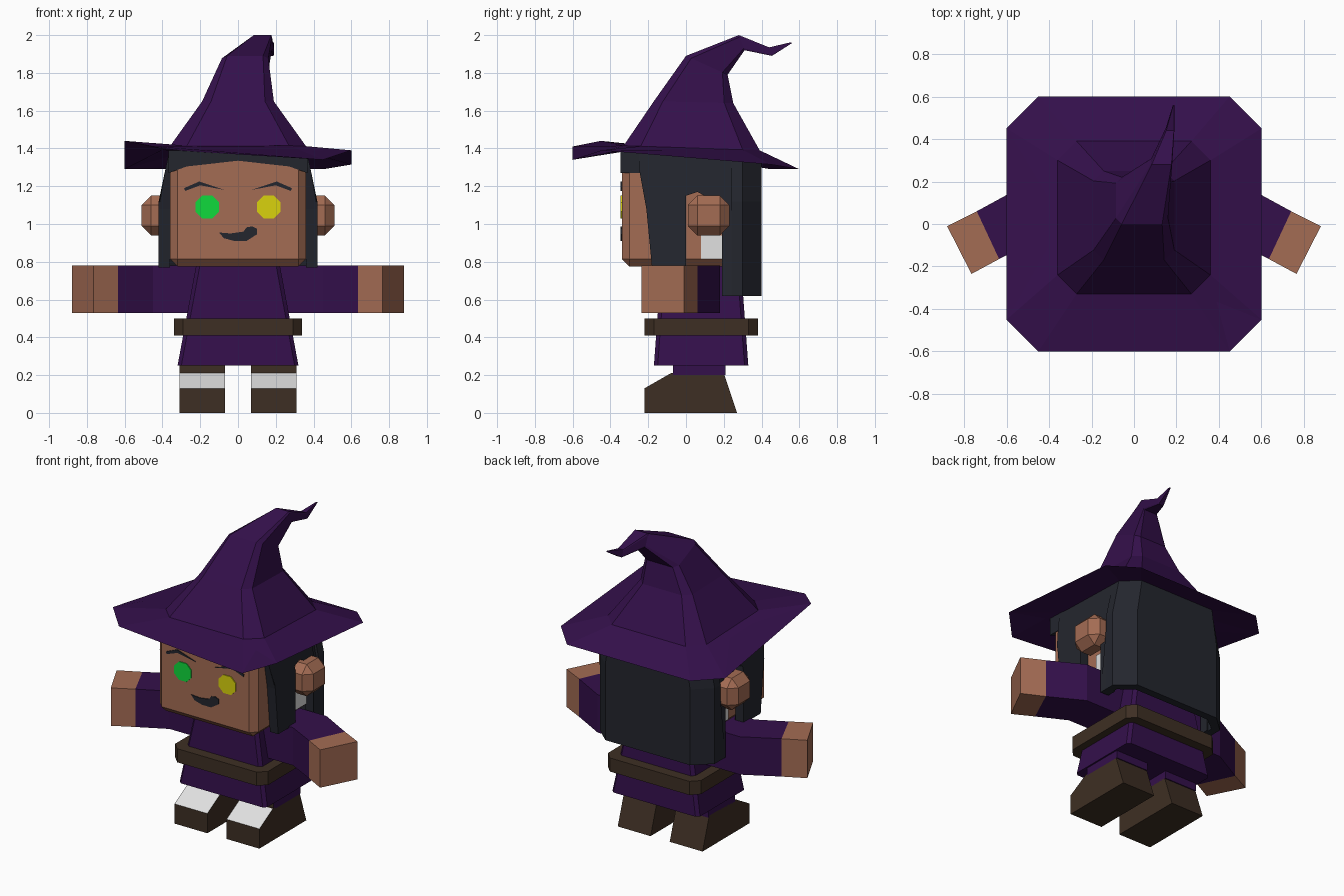
import bpy, bmesh
from mathutils import Vector

cube = bpy.data.objects.get("Cube")
if cube:
    bpy.data.objects.remove(cube, do_unlink=True)


def material(name, r, g, b):
    m = bpy.data.materials.new(name)
    m.use_nodes = True
    m.diffuse_color = (r, g, b, 1)
    bsdf = next(n for n in m.node_tree.nodes if n.type == 'BSDF_PRINCIPLED')
    bsdf.inputs["Base Color"].default_value = (r, g, b, 1)
    bsdf.inputs["Roughness"].default_value = 0.9
    return m


PURPLE = material("purple cloth", .034, .005, .07)
SKIN = material("skin", .37, .15, .088)
HAIR = material("dark hair", .017, .019, .027)
BROWN = material("brown leather", .048, .028, .017)
WHITE = material("off white", .75, .75, .75)
GREEN = material("green eye", .005, .70, .045)
YELLOW = material("yellow eye", .70, .65, .004)


def finish(name, bm, *mats, rule=None):
    bmesh.ops.recalc_face_normals(bm, faces=bm.faces)
    bm.normal_update()
    if rule:
        for f in bm.faces:
            f.material_index = rule(f)
    me = bpy.data.meshes.new(name)
    bm.to_mesh(me)
    bm.free()
    for m in mats:
        me.materials.append(m)
    ob = bpy.data.objects.new(name, me)
    bpy.context.collection.objects.link(ob)
    return ob


def loft(rings):
    """Join closed rings of points, capping both ends."""
    bm = bmesh.new()
    vs = [[bm.verts.new(p) for p in r] for r in rings]
    n = len(vs[0])
    for a, b in zip(vs, vs[1:]):
        for i in range(n):
            j = (i + 1) % n
            bm.faces.new((a[i], a[j], b[j], b[i]))
    bm.faces.new(vs[0])
    bm.faces.new(vs[-1])
    return bm


def prism(pts, axis, lo, hi):
    """Extrude a 2D outline along an axis (0 = x, 1 = y, 2 = z)."""
    def ring(d):
        return [p[:axis] + (d,) + p[axis:] for p in pts]
    return loft([ring(lo), ring(hi)])


def box(x0, x1, y0, y1, z0, z1, bevel=0):
    bm = prism([(x0, y0), (x1, y0), (x1, y1), (x0, y1)], 2, z0, z1)
    if bevel:
        bmesh.ops.bevel(bm, geom=bm.edges[:], offset=bevel, segments=1, affect='EDGES')
    return bm


def flip(bm, side):
    for v in bm.verts:
        v.co.x *= side
    return bm


def octagon(x0, x1, y0, y1, c):
    """Rectangle with cut corners, counterclockwise from the front left."""
    return [(x0 + c, y0), (x1 - c, y0), (x1, y0 + c), (x1, y1 - c),
            (x1 - c, y1), (x0 + c, y1), (x0, y1 - c), (x0, y0 + c)]


def taper_hair(bm):
    """Lean the upper hair in toward the crown."""
    knee = 1.12
    bmesh.ops.bisect_plane(bm, geom=bm.verts[:] + bm.edges[:] + bm.faces[:],
                           plane_co=(0, 0, knee), plane_no=(0, 0, 1))
    for v in bm.verts:
        if v.co.z > knee:
            v.co.x *= 1 - (v.co.z - knee) * .5
    return bm


# Robe and belt
finish("robe", loft([[(x, y, .25) for x, y in octagon(-.32, .32, -.17, .33, .02)],
                     [(x, y, .79) for x, y in octagon(-.22, .22, -.13, .29, .02)]]), PURPLE)
finish("belt", prism(octagon(-.34, .34, -.22, .38, .05), 2, .41, .5), BROWN)

# Head
finish("head", box(-.36, .36, -.34, .33, .775, 1.38, .04), SKIN)

# Hair: rear curtain and fringe
outer = [(.42, .24), (.42, .30), (.31, .40)]
inner = [(.28, .35), (.37, .28), (.37, .24)]
curtain = (outer + [(-x, y) for x, y in reversed(outer)]
           + [(-x, y) for x, y in reversed(inner)] + inner)
finish("back_hair", taper_hair(prism(curtain, 2, .62, 1.38)), HAIR)
half = [(0, 1.335), (.27, 1.305), (.367, 1.27), (.367, 1.39)]
finish("fringe", prism(half + [(-x, z) for x, z in reversed(half[1:])], 1, -.346, -.22), HAIR)

# Paired parts
lock = [(-.25, 1.38), (-.25, 1.3), (-.21, 1.08), (-.18, .77), (0, .77), (0, 1.15),
        (.06, 1.17), (.19, 1.1), (.19, .62), (.25, .62), (.25, 1.38)]
shoe = [(-.22, 0), (.27, 0), (.2, .21), (-.08, .21), (-.22, .13)]
sleeve = [(.15, -.07), (.45, -.07), (.635, -.165), (.74, .06), (.52, .18), (.15, .18)]
hand = [(.635, -.165), (.765, -.235), (.88, -.01), (.74, .06)]
brow = [(.07, 1.18), (.2, 1.205), (.28, 1.175), (.285, 1.19), (.205, 1.225), (.09, 1.187)]
eye_shape = octagon(.1, .225, 1.03, 1.15, .035)
for side, tag, iris in ((1, "left", YELLOW), (-1, "right", GREEN)):
    def pair(part, bm, *mats, rule=None):
        finish(tag + "_" + part, flip(bm, side), *mats, rule=rule)

    pair("side_hair", taper_hair(prism(lock, 0, .36, .42)), HAIR)
    pair("ear", box(.34, .51, .01, .23, .94, 1.15, .05), SKIN)
    pair("cheek_patch", box(.355, .366, .08, .2, .815, .94), WHITE)
    pair("sleeve", prism(sleeve, 2, .53, .78), PURPLE)
    pair("hand", prism(hand, 2, .53, .78), SKIN)
    pair("leg", box(.07, .31, -.07, .21, .2, .26), PURPLE, BROWN,
         rule=lambda f: int(f.normal.y < -.5))
    pair("shoe", prism(shoe, 0, .07, .31), BROWN, WHITE,
         rule=lambda f: int(f.normal.y < -.3 and f.normal.z > .3))
    pair("eye", prism(eye_shape, 1, -.346, -.338), iris)
    pair("eyebrow", prism(brow, 1, -.346, -.338), HAIR)

# Mouth
mouth = [(-.1, .955), (-.075, .925), (-.02, .91), (.045, .91), (.1, .945), (.1, .975),
         (.075, .988), (.045, .982), (.03, .96), (-.04, .95)]
finish("mouth", prism(mouth, 1, -.346, -.338), HAIR)


# Hat: uneven brim, then leaning rings up to a bent tip
def tilted(x0, x1, y0, y1, z_front, z_back, cut=.25):
    c = cut * min(x1 - x0, y1 - y0) / 2
    return [(x, y, z_front + (z_back - z_front) * (y - y0) / (y1 - y0))
            for x, y in octagon(x0, x1, y0, y1, c)]


brim_heights = [1.41, 1.34, 1.39, 1.315, 1.29, 1.29, 1.29, 1.44]
brim = [(x, y, z) for (x, y), z in zip(octagon(-.6, .6, -.6, .6, .15), brim_heights)]
hat = loft([
    tilted(-.35, .35, -.32, .38, 1.385, 1.36),
    brim,
    tilted(-.36, .36, -.33, .39, 1.415, 1.39),
    tilted(-.19, .19, -.17, .25, 1.65, 1.64),
    tilted(-.085, .16, 0, .22, 1.89, 1.79),
    tilted(.08, .18, .28, .31, 2.0, 1.92),
    tilted(.15, .19, .44, .455, 1.935, 1.89),
    tilted(.183, .19, .555, .56, 1.962, 1.957),
])
finish("pointed_hat", hat, PURPLE)
